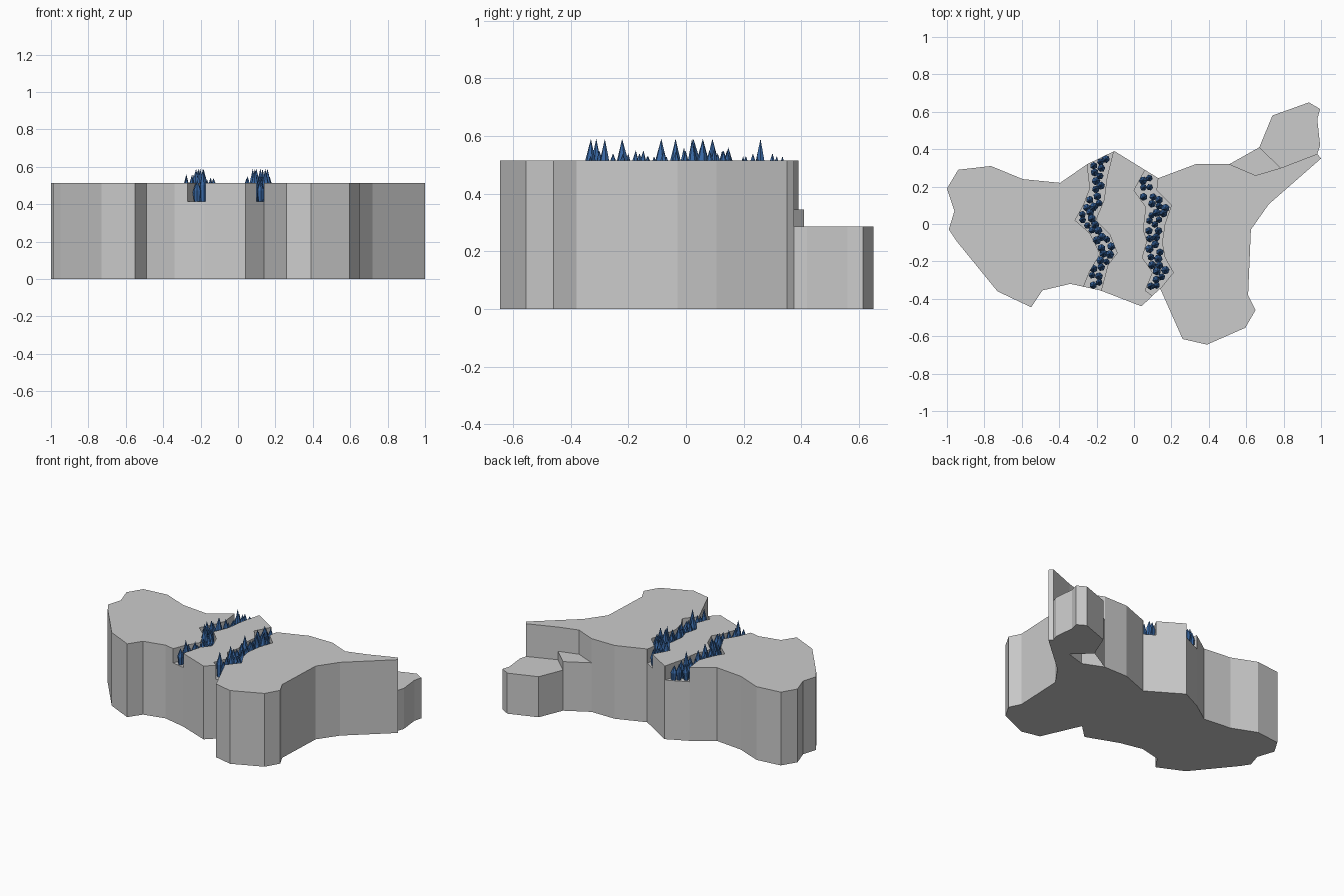
import bpy, bmesh, math, random
from mathutils import Vector

if "Cube" in bpy.data.objects:
    bpy.data.objects.remove(bpy.data.objects["Cube"])

random.seed(4)
TOP, FLOOR = 0.515, 0.415


def prism(name, pts, z0, z1, bottom=True):
    """Extrude a plan outline between two heights."""
    bm = bmesh.new()
    low = bm.faces.new([bm.verts.new((x, y, z0)) for x, y in pts])
    ext = bmesh.ops.extrude_face_region(bm, geom=[low], use_keep_orig=True)
    for v in ext["geom"]:
        if isinstance(v, bmesh.types.BMVert):
            v.co.z = z1
    bmesh.ops.recalc_face_normals(bm, faces=bm.faces)
    if not bottom:
        bmesh.ops.delete(bm, geom=[low], context='FACES_ONLY')
    me = bpy.data.meshes.new(name)
    bm.to_mesh(me)
    bm.free()
    ob = bpy.data.objects.new(name, me)
    bpy.context.collection.objects.link(ob)
    return ob


# Main rock plateau
rock = prism("rock_plateau", [
    (-.94, .29), (-.765, .31), (-.595, .24), (-.395, .22), (-.25, .32),
    (-.105, .39), (.13, .245), (.33, .32), (.51, .32), (.65, .26),
    (.785, .30), (.98, .375), (1, .35), (.72, .105), (.625, -.03),
    (.61, -.38), (.65, -.46), (.595, -.555), (.39, -.645), (.26, -.615),
    (.14, -.345), (.04, -.44), (-.18, -.355), (-.34, -.32), (-.49, -.355),
    (-.55, -.445), (-.73, -.36), (-.95, -.09), (-.99, -.03), (-.96, .07),
    (-1, .19)], 0, TOP)

# Lower ledge and the small step leading to it
prism("lower_ledge", [
    (.67, .41), (.74, .58), (.935, .65), (.995, .615), (.98, .56),
    (.995, .42), (.98, .375), (.785, .30)], 0, .285)
prism("middle_step", [(.51, .32), (.67, .41), (.785, .30), (.65, .26)],
      0, .345, bottom=False)

# Crack outlines: matching left and right banks, back to front
cracks = {
    "left": ([(-.25, .32), (-.235, .19), (-.27, .10), (-.315, .02),
              (-.235, -.05), (-.18, -.16), (-.235, -.25), (-.27, -.337)],
             [(-.11, .388), (-.145, .25), (-.16, .13), (-.205, .02),
              (-.13, -.055), (-.09, -.155), (-.14, -.22), (-.175, -.353)]),
    "right": ([(.06, .29), (0, .18), (.065, .09), (.05, -.03),
               (.07, -.09), (.045, -.18), (.10, -.26), (.06, -.355)],
              [(.128, .247), (.12, .18), (.2, .1), (.165, 0),
               (.15, -.1), (.165, -.18), (.21, -.26), (.139, -.347)]),
}

blue = bpy.data.materials.new("crystal_blue")
blue.diffuse_color = (.04, .14, .38, 1)
blue.use_nodes = True
blue.node_tree.nodes["Principled BSDF"].inputs["Base Color"].default_value = blue.diffuse_color


def crystal(bm, x, y, height, r):
    """Six-sided pointed crystal, slightly tilted."""
    tilt = Vector((random.uniform(-.008, .008), random.uniform(-.008, .008), 0))
    spin = random.random()
    rings = []
    for t, k in ((0, .75), (.5, 1)):
        rings.append([bm.verts.new(Vector((x, y, FLOOR + t * height)) + tilt * t + Vector(
            (math.cos(spin + i * math.pi / 3), math.sin(spin + i * math.pi / 3), 0)) * r * k)
            for i in range(6)])
    tip = bm.verts.new(Vector((x, y, FLOOR + height)) + tilt)
    bm.faces.new(rings[0][::-1])
    for i in range(6):
        j = (i + 1) % 6
        bm.faces.new((rings[0][i], rings[0][j], rings[1][j], rings[1][i]))
        bm.faces.new((rings[1][i], rings[1][j], tip))


for side, (left, right) in cracks.items():
    # Cutter runs past both rock faces
    back, front = [(right[0][0] + .01, right[0][1] + .1), (left[0][0], left[0][1] + .1)], []
    if side == "left":
        front = [(left[-1][0], -.5), (right[-1][0], -.5)]
    else:
        front = [(.10, -.386), (.12, -.5), (.16, -.42)]
    cutter = prism(side + "_crack_cutter", left + front + right[::-1] + back, FLOOR, .7)
    cutter.hide_render = True
    cutter.hide_viewport = True
    cutter.display_type = 'WIRE'
    mod = rock.modifiers.new(side + "_crack", 'BOOLEAN')
    mod.operation = 'DIFFERENCE'
    mod.solver = 'EXACT'
    mod.object = cutter

    # Crystals scattered between the banks
    bm, placed = bmesh.new(), []
    for _ in range(1500):
        s = random.uniform(.15, 6.9)
        i, f = int(s), s % 1
        a = Vector(left[i]).lerp(Vector(left[i + 1]), f)
        b = Vector(right[i]).lerp(Vector(right[i + 1]), f)
        p = a.lerp(b, random.uniform(.2, .8))
        if len(placed) < 62 and all((p - q).length > .032 for q in placed):
            placed.append(p)
            h = random.choice((.1, .115, .125, .135, .145, .175))
            crystal(bm, p.x, p.y, h, random.uniform(.018, .024))
    me = bpy.data.meshes.new(side + "_crystals")
    bm.to_mesh(me)
    bm.free()
    me.materials.append(blue)
    bpy.context.collection.objects.link(bpy.data.objects.new(side + "_crystals", me))
